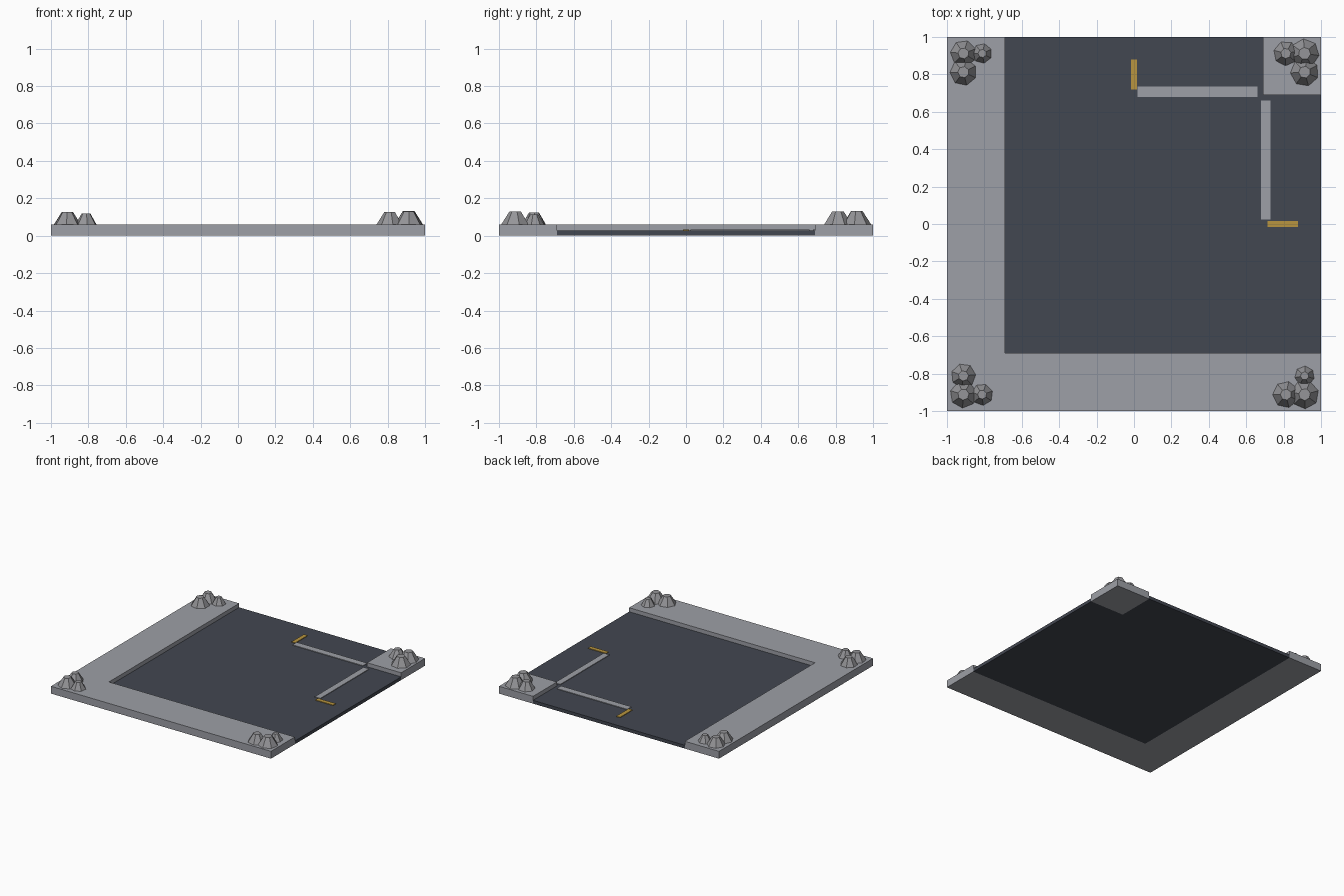
import bpy, bmesh, math, random

random.seed(4)
if "Cube" in bpy.data.objects:
    bpy.data.objects.remove(bpy.data.objects["Cube"], do_unlink=True)


def material(name, rgb):
    m = bpy.data.materials.new(name)
    m.use_nodes = True
    m.diffuse_color = (*rgb, 1)
    m.node_tree.nodes["Principled BSDF"].inputs["Base Color"].default_value = (*rgb, 1)
    return m


pavement = material("pavement_grey", (0.34, 0.35, 0.385))
asphalt = material("asphalt", (0.055, 0.063, 0.082))
yellow = material("marking_yellow", (0.48, 0.30, 0.05))
stone = material("stone_grey", (0.30, 0.30, 0.315))


def finish(bm, name, mat):
    bmesh.ops.recalc_face_normals(bm, faces=bm.faces)
    me = bpy.data.meshes.new(name)
    bm.to_mesh(me)
    bm.free()
    me.materials.append(mat)
    ob = bpy.data.objects.new(name, me)
    bpy.context.collection.objects.link(ob)
    return ob


def slab(name, outline, z0, z1, mat):
    """Extrude a flat outline from z0 up to z1."""
    bm = bmesh.new()
    face = bm.faces.new([bm.verts.new((x, y, z0)) for x, y in outline])
    top = bmesh.ops.extrude_face_region(bm, geom=[face])["geom"]
    bmesh.ops.translate(bm, vec=(0, 0, z1 - z0),
                        verts=[v for v in top if isinstance(v, bmesh.types.BMVert)])
    return finish(bm, name, mat)


def rect(x0, x1, y0, y1):
    return [(x0, y0), (x1, y0), (x1, y1), (x0, y1)]


def rock(name, x, y, r):
    """Seven-sided tapered stone with a flat top."""
    bm = bmesh.new()
    h = 0.02 + 0.65 * r
    bmesh.ops.create_cone(bm, cap_ends=True, segments=7, radius1=r, radius2=r * 0.42, depth=h)
    ob = finish(bm, name, stone)
    ob.location = (x, y, CURB + h / 2)
    ob.rotation_euler.z = random.uniform(0, math.tau)


E = 0.69       # road edge
CURB = 0.06    # pavement height
ROAD = 0.027   # road height

# Pavements and the road between them
slab("outer_pavement", [(-1, -1), (1, -1), (1, -E), (-E, -E), (-E, 1), (-1, 1)], 0, CURB, pavement)
slab("inner_corner_pavement", rect(E, 1, E, 1), 0, CURB, pavement)
slab("road", [(-E, -E), (1, -E), (1, E), (E, E), (E, 1), (-E, 1)], 0, ROAD, asphalt)

# Painted road markings
for name, box, mat in [
    ("back_edge_line", (0.02, 0.66, 0.68, 0.735), pavement),
    ("left_edge_line", (0.68, 0.73, 0.025, 0.66), pavement),
    ("back_stop_line", (-0.017, 0.017, 0.72, 0.88), yellow),
    ("left_stop_line", (0.715, 0.877, -0.017, 0.017), yellow),
]:
    slab(name, rect(*box), ROAD - 0.002, ROAD + 0.005, mat)

# Rock clusters: corner stone, sideways neighbour, lengthwise neighbour
A, B = 0.912, 0.812
for corner, sx, sy, radii in [
    ("back_right", -1, 1, (0.07, 0.053, 0.072)),
    ("back_left", 1, 1, (0.078, 0.066, 0.076)),
    ("front_right", -1, -1, (0.072, 0.058, 0.066)),
    ("front_left", 1, -1, (0.076, 0.071, 0.053)),
]:
    for part, (x, y), r in zip(("corner", "side", "length"), ((A, A), (B, A), (A, B)), radii):
        rock(f"{corner}_{part}_rock", sx * x, sy * y, r)
